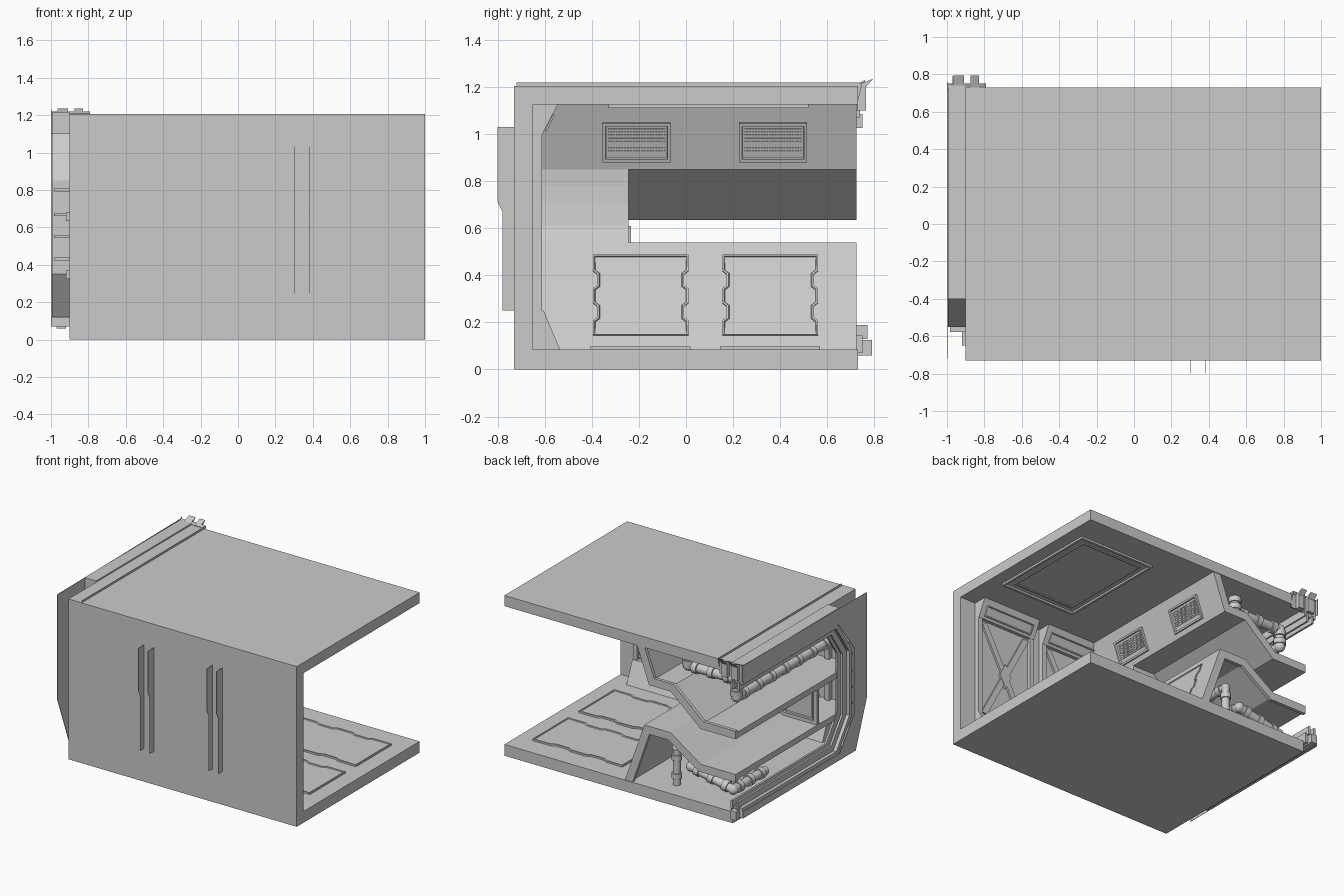
import bpy, bmesh
from mathutils import Vector as V

if "Cube" in bpy.data.objects:
    bpy.data.objects.remove(bpy.data.objects["Cube"])


def finish(name, bm, smooth=False):
    bmesh.ops.recalc_face_normals(bm, faces=bm.faces)
    me = bpy.data.meshes.new(name)
    bm.to_mesh(me)
    bm.free()
    ob = bpy.data.objects.new(name, me)
    bpy.context.collection.objects.link(ob)
    if smooth:
        bpy.ops.object.select_all(action='DESELECT')
        ob.select_set(True)
        bpy.context.view_layer.objects.active = ob
        bpy.ops.object.shade_smooth_by_angle(angle=0.6)
    return ob


def plate(name, pts, o, u, v, n, h, rim=0, depth=0):
    """Extrude a 2D outline on the plane o + a*u + b*v by h along n; optional sunken centre."""
    o, u, v, n = V(o), V(u), V(v), V(n).normalized()
    bm = bmesh.new()
    base = [bm.verts.new(o + u * a + v * b) for a, b in pts]
    top = [bm.verts.new(p.co + n * h) for p in base]
    bm.faces.new(base[::-1])
    face = bm.faces.new(top)
    for i in range(len(pts)):
        j = (i + 1) % len(pts)
        bm.faces.new((base[i], base[j], top[j], top[i]))
    bmesh.ops.recalc_face_normals(bm, faces=bm.faces)
    if rim:
        bmesh.ops.inset_region(bm, faces=[face], thickness=rim)
        bmesh.ops.inset_region(bm, faces=[face], thickness=.004, depth=-depth)
    return finish(name, bm)


def box(name, x0, x1, y0, y1, z0, z1):
    return plate(name, rect(x0, x1, y0, y1), (0, 0, z0), (1, 0, 0), (0, 1, 0), (0, 0, 1), z1 - z0)


def rect(a0, a1, b0, b1):
    return [(a0, b0), (a1, b0), (a1, b1), (a0, b1)]


def along_y(name, pts, y0, y1):
    return plate(name, pts, (0, y0, 0), (1, 0, 0), (0, 0, 1), (0, 1, 0), y1 - y0)


def along_x(name, pts, x0, x1):
    return plate(name, pts, (x0, 0, 0), (0, 1, 0), (0, 0, 1), (1, 0, 0), x1 - x0)


def ribbon(pts, t):
    """Closed outline of a polyline thickened to its left by t, with mitred corners."""
    p = [V(q) for q in pts]
    off = []
    for i in range(len(p)):
        ns = []
        for a, b in ((i - 1, i), (i, i + 1)):
            if a >= 0 and b < len(p):
                d = (p[b] - p[a]).normalized()
                ns.append(V((-d.y, d.x)))
        m = sum(ns, V((0, 0))).normalized()
        off.append(tuple(p[i] + m * (t / m.dot(ns[0]))))
    return [tuple(q) for q in p] + off[::-1]


def hatch(y0, y1, b0, b1):
    """Hatch outline whose two sides carry notches."""
    k, pts = (b1 - b0), [(y0, b0), (y1, b0)]
    steps = ((.18, 0), (.22, .018), (.36, .018), (.4, 0), (.58, 0), (.62, .018), (.76, .018), (.8, 0))
    pts += [(y1 - d, b0 + k * f) for f, d in steps]
    pts += [(y1, b1), (y0, b1)]
    pts += [(y0 + d, b0 + k * f) for f, d in reversed(steps)]
    return pts


def pipe(name, pts, r, gap=.16):
    bm = bmesh.new()

    def tube(a, b, rad):
        d = b - a
        m = d.to_track_quat('Z', 'Y').to_matrix().to_4x4()
        m.translation = (a + b) / 2
        bmesh.ops.create_cone(bm, cap_ends=True, segments=16, radius1=rad, radius2=rad, depth=d.length, matrix=m)

    pts = [V(p) for p in pts]
    for a, b in zip(pts, pts[1:]):
        tube(a, b, r)
        d = (b - a).normalized()
        n = max(2, round((b - a).length / gap))
        for i in range(n):
            c = a + (b - a) * (i + .5) / n
            tube(c - d * .02, c + d * .02, r * 1.3)
    for p in pts[1:-1]:
        ball = bmesh.ops.create_uvsphere(bm, u_segments=14, v_segments=8, radius=r * 1.15)
        bmesh.ops.translate(bm, verts=ball['verts'], vec=p)
    finish(name, bm, True)


# Room shell: floor, ceiling and front wall
box("floor_slab", -.9, 1, -.73, .73, 0, .085)
box("ceiling_slab", -.9, 1, -.73, .73, 1.125, 1.205)
box("front_wall", -.9, 1, -.73, -.65, .085, 1.125)

# Thin fins on the outside of the front wall
fin = [(-.73, .25), (-.78, .25), (-.78, .67), (-.8, .71), (-.8, 1.03), (-.73, 1.03)]
for x in (-.27, -.19, .3, .38):
    along_x("wall_fin", fin, x - .001, x + .001)

# Cross-braced wall bays with slanted header and skirting
for x0 in (-.76, -.19, .38):
    x1, xm = x0 + .49, x0 + .245
    along_x("bay_panel", rect(-.65, -.635, .085, 1.125), x0, x1)
    along_x("bay_header", [(-.635, 1.0), (-.61, 1.0), (-.545, 1.125), (-.635, 1.125)], x0, x1)
    along_x("bay_skirting", [(-.635, .085), (-.535, .085), (-.605, .25), (-.635, .25)], x0, x1)
    plate("header_inset", rect(x0 + .04, x1 - .04, .015, .085), (0, -.608, 1.0), (1, 0, 0),
          (0, .52, 1), (0, -1, .52), -.008, .01, .006)
    wall = ((0, -.637, 0), (1, 0, 0), (0, 0, 1), (0, 1, 0))
    for a, b in ((x0, x0 + .035), (x1 - .035, x1)):
        plate("bay_post", rect(a, b, .25, 1.0), *wall, .025)
    for s in (-1, 1):
        plate("bay_brace", [(xm - s * .21, .27), (xm - s * .16, .27), (xm + s * .21, .98), (xm + s * .16, .98)],
              *wall, .016)
    plate("bay_hub", [(xm - .05, .625), (xm, .53), (xm + .05, .625), (xm, .72)], *wall, .02)

# Wall console: upper and lower bent shells
upper = [(-.1, 1.125), (-.2, .85), (-.38, .85), (-.63, .635), (-.92, .635)]
lower = [(0, .085), (-.16, .54), (-.38, .54), (-.63, .37), (-.92, .37)]
along_y("upper_shell", ribbon(upper, -.045), -.65, .72)
along_y("lower_shell", ribbon(lower, .045), -.65, .72)
# Solid part beside the opening, with a bowed front
along_y("console_front", [(-.2, .85), (-.203, .78), (-.2, .7), (-.187, .61), (-.16, .54), (-.22, .54), (-.25, .85)],
        -.65, -.245)
along_y("opening_end_wall", [(-.2, .85), (-.38, .85), (-.63, .635), (-.92, .635), (-.92, .37), (-.63, .37),
                             (-.38, .54), (-.16, .54), (-.187, .61), (-.2, .7)], -.265, -.245)
plate("end_wall_panel", rect(-.89, -.65, .4, .61), (0, -.245, 0), (1, 0, 0), (0, 0, 1), (0, 1, 0), .012, .02, .01)
# Edge lips on the free ends
along_y("upper_lip", ribbon(upper, -.06), .7, .725)
along_y("lower_lip", ribbon(lower, .06), .7, .725)

# Console hatches, vents and floor plates, one pair each
su, sl = .1 / .275, -.16 / .455
for y0, y1 in ((-.395, .01), (.155, .56)):
    plate("console_hatch", hatch(y0, y1, .145, .485), (-sl * .085, 0, 0), (0, 1, 0), (sl, 0, 1),
          (1, 0, -sl), .008, .008, .006)
    plate("floor_plate", [(b, a) for a, b in hatch(y0 - .01, y1 + .01, .13, .88)], (0, 0, .083),
          (1, 0, 0), (0, 1, 0), (0, 0, 1), .015, .012, .005)
for y0, y1 in ((-.355, -.065), (.225, .515)):
    plane = ((-.2 - su * .85, 0, 0), (0, 1, 0), (su, 0, 1), (1, 0, -su))
    plate("vent_frame", rect(y0, y1, .885, 1.05), *plane, .016, .018, .012)
    for i in range(8):
        z = .925 + i * .0135
        plate("vent_slat", rect(y0 + .024, y1 - .024, z, z + .006), *plane, .009)
    for i in range(20):
        y = y0 + .028 + i * .012
        plate("vent_bar", rect(y, y + .005, .925, 1.026), *plane, .008)

# Ceiling light
plate("ceiling_light", rect(.27, .9, -.33, .52), (0, 0, 1.126), (1, 0, 0), (0, 1, 0), (0, 0, -1), .016, .025, .012)
plate("light_border", rect(.33, .84, -.27, .46), (0, 0, 1.126), (1, 0, 0), (0, 1, 0), (0, 0, -1), .012, .015, .006)

# Ribbed frame on the left end: thin outer plate, band and raised ribs
along_x("frame_plate", [(.76, 1.23), (.74, 1.22), (-.72, 1.21), (-.72, .415), (-.59, .07), (-.38, .07), (-.38, .1),
                        (-.57, .35), (-.57, .85), (-.38, 1.1), (.76, 1.1)], -1, -.997)
arch = [(.74, 1.1), (-.38, 1.1), (-.55, .85), (-.55, .35), (-.38, .115), (.75, .115)]
along_x("frame_band", ribbon(arch, .03), -.995, -.9)
rib = [(.75, 1.085), (-.373, 1.085), (-.535, .845), (-.535, .355), (-.373, .13), (.77, .13)]
for x0, x1 in ((-.97, -.955), (-.925, -.91)):
    along_x("frame_rib", ribbon(rib, .06), x0, x1)
for z in (.43, .55, .67, .8):
    box("rib_collar", -.985, -.9, -.578, -.525, z - .008, z + .008)
# Frame ends at the open back
box("ceiling_beam", -.995, -.9, -.4, .74, 1.1, 1.215)
box("floor_beam", -1, -.9, -.4, .75, .07, .12)
box("floor_beam_rib", -.97, -.92, -.38, .79, .06, .125)
for x0, x1, y, z in ((-1, -.965, .75, 1.22), (-.965, -.91, .795, 1.235), (-.91, -.875, .75, 1.22),
                     (-.875, -.83, .795, 1.235), (-.83, -.79, .75, 1.22)):
    along_x("beam_end", [(.73, 1.1), (y - .03, 1.1), (y - .03, 1.2), (y, z), (.73, 1.21)], x0, x1)
box("roof_seam", -.792, -.79, -.72, .74, 1.2, 1.22)

# Pipes above and below the console
pipe("upper_pipe", [(-.42, .57, 1.11), (-.42, .57, 1.0), (-.82, .57, 1.0), (-.82, .57, .87), (-.82, -.55, .87)], .034)
pipe("upper_rear_pipe", [(-.7, .4, .95), (-.7, -.6, .95)], .026, .2)
pipe("lower_post", [(-.33, .58, .085), (-.33, .58, .36), (-.33, .35, .36)], .028)
pipe("lower_pipe", [(-.45, .35, .25), (-.45, .58, .25), (-.8, .58, .17), (-.8, .2, .17)], .032, .13)
